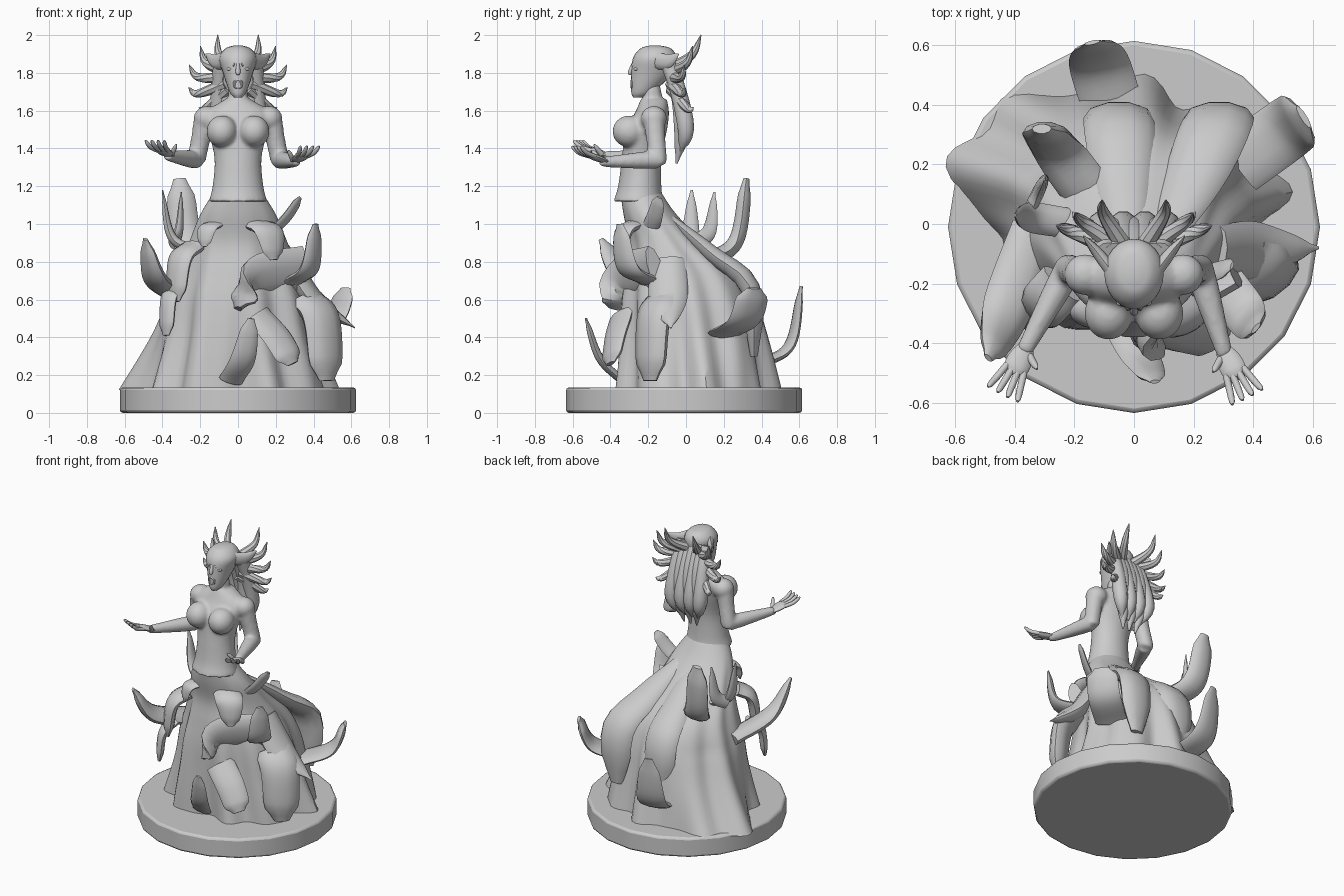
import bpy, math
from math import sin, cos, pi, sqrt
from mathutils import Vector

if "Cube" in bpy.data.objects:
    bpy.data.objects.remove(bpy.data.objects["Cube"])

stone = bpy.data.materials.new("plain_grey")
stone.use_nodes = True
GREY = (.6, .6, .6, 1)
stone.diffuse_color = GREY
stone.node_tree.nodes["Principled BSDF"].inputs["Base Color"].default_value = GREY
UP, ACROSS = Vector((0, 0, 1)), Vector((1, 0, 0))
SIDES = {"right": -1, "left": 1}
parts = []


def keep(obj, name):
    """Name a finished part, colour it and remember it for shading."""
    obj.name = name
    obj.data.materials.append(stone)
    parts.append(obj)
    return obj


def skin(name, rings):
    """Skin a list of equal rings and cap both ends."""
    count = len(rings[0])
    verts = [vert for ring in rings for vert in ring]
    faces = [(row + i, row + (i + 1) % count, row + count + (i + 1) % count, row + count + i)
             for row in range(0, len(verts) - count, count) for i in range(count)]
    faces += [tuple(reversed(range(count))), tuple(range(len(verts) - count, len(verts)))]
    mesh = bpy.data.meshes.new(name)
    mesh.from_pydata(verts, [], faces)
    obj = bpy.data.objects.new(name, mesh)
    bpy.context.collection.objects.link(obj)
    return keep(obj, name)


def spline(points, steps):
    """Smooth curve through points of any dimension."""
    knots = [Vector(point) for point in points]
    knots = [knots[0] * 2 - knots[1]] + knots + [knots[-1] * 2 - knots[-2]]
    curve = []
    for before, start, end, after in zip(knots, knots[1:], knots[2:], knots[3:]):
        leave, arrive = (end - before) / 2, (after - start) / 2
        for step in range(steps):
            t = step / steps
            ease = t * t * (3 - 2 * t)
            curve.append(start.lerp(end, ease) + leave * (t * (1 - t) ** 2) - arrive * (t * t * (1 - t)))
    return curve + [knots[-2]]


def loft(name, profile, count=24, steps=4, fold=lambda angle, height: 1):
    """Stack of ovals; profile rows are height, half width, front y and back y."""
    rings = []
    for height, half, front, back in spline(profile, steps):
        middle, depth = (front + back) / 2, (back - front) / 2
        angles = [2 * pi * i / count for i in range(count)]
        rings.append([(half * cos(a) * fold(a, height), middle + depth * sin(a) * fold(a, height), height)
                      for a in angles])
    return skin(name, rings)


def limb(name, points, radii, side, flat=1.0, count=10, steps=4):
    """Round or flattened tube with a rounded tip, widest along the side direction."""
    path = spline([(*point, radius) for point, radius in zip(points, radii)], steps)
    centres = [knot.to_3d() for knot in path]
    last = len(path) - 1
    rings = []
    for i, centre in enumerate(centres):
        along = (centres[min(i + 1, last)] - centres[max(i - 1, 0)]).normalized()
        wide = (side - along * side.dot(along)).normalized()
        thin = along.cross(wide) * flat
        radius = path[i][3] * max(.45, min(1, sqrt((last - i) * 7 / last)))
        angles = [2 * pi * k / count for k in range(count)]
        rings.append([centre + (wide * cos(a) + thin * sin(a)) * radius for a in angles])
    return skin(name, rings)


def fin(name, root, tip, width, taper=.6, flat=.35, curl=.5, side=None):
    """Flat blade; curl makes it leave the gown level before turning to its tip."""
    root, tip = Vector(root), Vector(tip)
    turn = Vector((tip.x, tip.y, root.z))
    bend = root.lerp(tip, .5).lerp(turn, curl)
    return limb(name, [root, bend, tip], [width, width, width * taper],
                side or UP.cross(bend), flat, steps=8)


def ball(name, centre, scale):
    bpy.ops.mesh.primitive_uv_sphere_add(segments=20, ring_count=12, location=centre)
    bpy.context.object.scale = scale
    return keep(bpy.context.object, name)


# Plinth with a softened rim
bpy.ops.mesh.primitive_cylinder_add(vertices=20, radius=.625, depth=.135, location=(0, -.01, .0675))
plinth = keep(bpy.context.object, "plinth")
rim = plinth.modifiers.new("rim", "BEVEL")
rim.width, rim.segments = .015, 2


# Gown, with folds that deepen towards the hem and a train swept to one side
def pleats(angle, height):
    depth = .07 * max(0, 1.1 - height)
    train = .65 * max(0, .6 - height) * max(0, cos(angle - 2.6)) ** 8
    return 1 + train + depth * (sin(9 * angle + 2 * height) + sin(14 * angle) / 2 + sin(5 * angle - 3 * height) / 2)


loft("gown", [(.12, .49, -.36, .46), (.4, .41, -.35, .41), (.6, .37, -.34, .36), (.75, .32, -.32, .28),
              (.9, .26, -.3, .1), (1.05, .2, -.33, -.05), (1.18, .12, -.35, -.14)],
     count=96, steps=5, fold=pleats)

# Torso, neck and head
torso = loft("torso", [(1.12, .155, -.385, -.12), (1.2, .135, -.36, -.13), (1.35, .125, -.34, -.13),
                       (1.5, .16, -.32, -.1), (1.59, .17, -.27, -.09), (1.66, .07, -.24, -.1)])
limb("neck", [(0, -.17, 1.6), (0, -.19, 1.78)], [.06, .045], ACROSS)
loft("head", [(1.67, .02, -.28, -.22), (1.7, .045, -.29, -.17), (1.8, .08, -.29, -.07),
              (1.88, .1, -.28, -.05), (1.93, .065, -.24, -.08), (1.945, .02, -.19, -.14)])
limb("nose", [(0, -.28, 1.85), (0, -.3, 1.79)], [.008, .016], ACROSS)
bpy.ops.mesh.primitive_torus_add(location=(0, -.285, 1.74), rotation=(pi / 2, 0, 0), major_radius=.02,
                                 minor_radius=.008, major_segments=16, minor_segments=8)
keep(bpy.context.object, "lips")


# Arm with an open hand, palm up
def arm(word, wrist):
    s = SIDES[word]
    shoulder, elbow, wrist = Vector((s * .175, -.17, 1.56)), Vector((s * .22, -.15, 1.34)), Vector(wrist)
    aim = Vector((s * .4, -.8, .3)).normalized()
    across = aim.cross(UP).normalized()
    palm_up = across.cross(aim)
    limb(word + "_upper_arm", [shoulder, shoulder.lerp(elbow, .5), elbow, elbow - UP * .03],
         [.06, .052, .05, .04], ACROSS)
    limb(word + "_forearm", [elbow, elbow.lerp(wrist, .35), wrist, wrist + aim * .03],
         [.05, .046, .03, .03], UP)
    limb(word + "_palm", [wrist, wrist + aim * .05, wrist + aim * .11], [.026, .042, .042], across, .4)
    for spread in (-1.5, -.5, .5, 1.5):
        fan = (aim + across * spread * .15).normalized()
        knuckle = wrist + aim * .09 + across * spread * .021
        limb(word + "_finger", [knuckle, knuckle + fan * .06, knuckle + fan * .11 + palm_up * .02],
             [.012, .012, .01], palm_up)
    base = wrist + aim * .03 + across * s * .025
    limb(word + "_thumb", [base, base + (aim + across * s + palm_up) * .04], [.014, .01], palm_up)


arm("right", (-.36, -.41, 1.36))
arm("left", (.3, -.42, 1.33))

# Paired features of the bust, face and crown
for word, s in SIDES.items():
    ball(word + "_eye", (s * .04, -.262, 1.82), (.02, .015, .01))
    limb(word + "_brow", [(s * .015, -.28, 1.84), (s * .08, -.22, 1.87)], [.012, .012], UP)
    ball(word + "_breast", (s * .085, -.3, 1.49), (.082, .09, .085))
    ball(word + "_shoulder", (s * .165, -.17, 1.56), (.07, .07, .065))
    limb(word + "_crest", [(s * .06, -.18, 1.87), (s * .12, -.1, 1.86), (s * .17, -.04, 1.9)],
         [.045, .04, .01], UP, .5)
    # Horns fan out around the back of the head and hook upwards
    for k in range(5):
        angle = .45 * k - .7
        out = Vector((s * cos(angle), 0, sin(angle)))
        root = Vector((0, -.08, 1.76)) + out * .07
        tip = Vector((0, .1 * abs(angle) - .03, 1.79)) + out * (.27 - .03 * max(0, angle))
        hook = root.lerp(tip, .65) + Vector((s * .02, .01, -.04))
        limb(word + "_horn", [root, hook, tip], [.032, .022, .005], ACROSS, count=8, steps=5)

# Hair locks down the back, gathering towards their ends
for k in range(-3, 4):
    x, back = k * .03, .02 * (k % 2)
    limb("hair_lock", [(x, -.1, 1.86), (x * 1.1, -.04, 1.7), (x * 1.2, back - .02, 1.5),
                       (x * .8, back - .05, 1.32 + .06 * (k % 2))],
         [.04, .045, .045, .012], ACROSS)

# Fins rising around the gown
fin("back_tail", (-.06, .36, .25), (-.14, .61, .67), .1, flat=.25)
fin("left_back_fin", (.35, .2, .42), (.57, .36, .66), .105, .95, .25, .4)
fin("back_curl", (-.15, .1, .8), (-.31, .32, 1.24), .085, .85, .5, side=ACROSS)
fin("coral_stem", (-.2, 0, .85), (-.4, .03, 1.18), .05, .3, .5)
fin("coral_branch", (-.35, .05, .9), (-.3, .15, 1.17), .04, .3, .5)
fin("left_hip_leaf", (.17, -.2, .95), (.33, -.14, 1.14), .045, .8, curl=.1)
fin("right_horn_fin", (-.33, -.02, .62), (-.49, -.45, .92), .085, .45, .5, .35)
fin("left_front_curl", (.3, -.2, .7), (.41, -.35, 1), .075, .65)
fin("front_tongue", (-.04, -.34, .17), (.07, -.53, .5), .065, curl=.25, side=ACROSS)

# Fins drooping over the gown
fin("front_scoop", (.34, -.16, .76), (0, -.36, .55), .13, .95, side=Vector((.5, 0, 1)))
fin("front_paddle", (.1, -.34, .52), (.29, -.4, .26), .09, .9, curl=.1)
fin("left_paddle", (.36, -.12, .6), (.47, -.19, .17), .12, .9, .5, side=Vector((1, .8, 0)))
fin("left_spike", (.27, -.1, .8), (.62, -.08, .45), .1, .12, .5, -.2)
fin("left_peplum", (.1, -.27, 1), (.19, -.35, .81), .085)
fin("right_peplum", (-.12, -.27, 1), (-.18, -.33, .88), .055)
fin("right_front_tongue", (-.24, -.2, .88), (-.33, -.3, .59), .085, .8, .45)
fin("right_low_tongue", (-.33, -.22, .66), (-.38, -.32, .41), .06, .9, .45)

# Raised panels running down the back of the gown
for x, name in ((-.05, "back_ridge"), (.28, "left_ridge")):
    limb(name, [(x / 3, -.07, 1.02), (x * .7, .14, .84), (x, .34, .66), (x, .36, .3)],
         [.05, .1, .12, .1], ACROSS, .45)

# Blend the bust and arms into one body
body = [part for part in parts
        if any(word in part.name for word in ("torso", "neck", "breast", "shoulder", "arm"))]
bpy.ops.object.select_all(action="DESELECT")
for part in body:
    part.select_set(True)
    parts.remove(part)
bpy.context.view_layer.objects.active = torso
bpy.ops.object.join()
torso.name = "body"
blend = torso.modifiers.new("blend", "REMESH")
blend.mode, blend.voxel_size, blend.use_smooth_shade = "VOXEL", .01, True
torso.modifiers.new("soften", "SMOOTH").iterations = 8

# Smooth shading with crisp edges
bpy.ops.object.select_all(action="DESELECT")
for part in parts:
    part.select_set(True)
bpy.context.view_layer.objects.active = plinth
bpy.ops.object.shade_smooth_by_angle(angle=math.radians(40))
